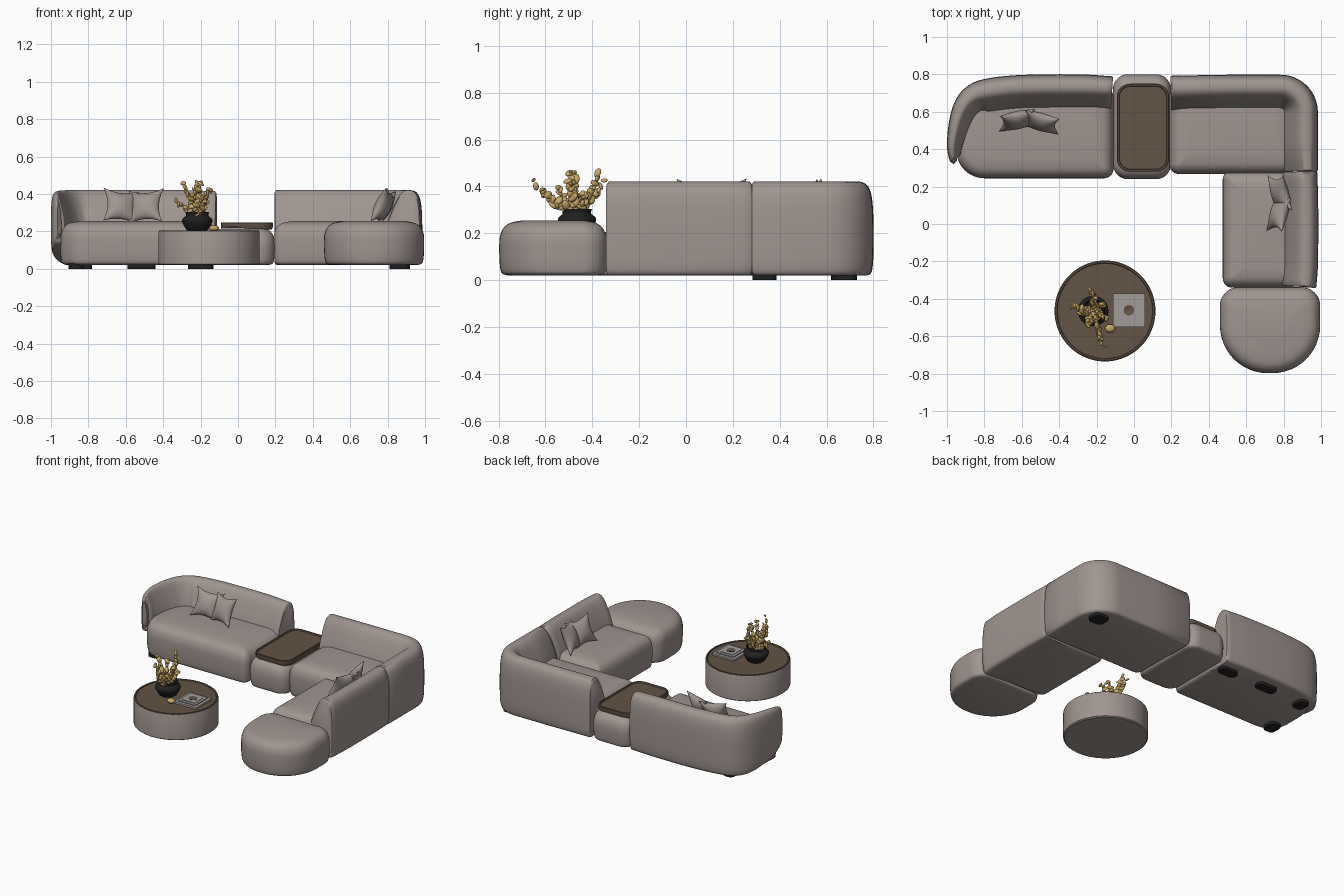
import bpy, bmesh, math, random
from mathutils import Vector, Matrix

if "Cube" in bpy.data.objects:
    bpy.data.objects.remove(bpy.data.objects["Cube"])
random.seed(4)


def mat(name, r, g, b):
    m = bpy.data.materials.new(name)
    m.diffuse_color = (r, g, b, 1)
    m.use_nodes = True
    m.node_tree.nodes["Principled BSDF"].inputs["Base Color"].default_value = m.diffuse_color
    return m


FABRIC = mat("taupe fabric", 0.35, 0.30, 0.28)
WOOD = mat("brown wood", 0.125, 0.088, 0.06)
GOLD = mat("gold", 0.56, 0.38, 0.13)
BLACK = mat("black ceramic", 0.014, 0.014, 0.014)
PAPER = mat("grey book cover", 0.36, 0.33, 0.32)


def finish(name, bm, m, angle=40):
    bmesh.ops.recalc_face_normals(bm, faces=bm.faces)
    me = bpy.data.meshes.new(name)
    bm.to_mesh(me)
    bm.free()
    ob = bpy.data.objects.new(name, me)
    bpy.context.collection.objects.link(ob)
    me.materials.append(m)
    bpy.ops.object.select_all(action='DESELECT')
    ob.select_set(True)
    bpy.context.view_layer.objects.active = ob
    bpy.ops.object.shade_smooth_by_angle(angle=math.radians(angle))
    return ob


def loft(name, rings, m, angle=40):
    bm = bmesh.new()
    vs = [[bm.verts.new(p) for p in r] for r in rings]
    n = len(vs[0])
    for a, b in zip(vs, vs[1:]):
        for i in range(n):
            j = (i + 1) % n
            bm.faces.new((a[i], a[j], b[j], b[i]))
    bm.faces.new(vs[0])
    bm.faces.new(vs[-1])
    return finish(name, bm, m, angle)


def spline(pts, steps):
    """Catmull-Rom through points of any dimension."""
    p = [Vector(q) for q in pts]
    p = [2 * p[0] - p[1]] + p + [2 * p[-1] - p[-2]]
    out = []
    for i in range(1, len(p) - 2):
        a, b, c, d = p[i - 1:i + 3]
        for k in range(steps):
            t = k / steps
            out.append(0.5 * (2 * b + (c - a) * t + (2 * a - 5 * b + 4 * c - d) * t * t
                              + (3 * b - a - 3 * c + d) * t ** 3))
    return out + [p[-2]]


def rounded(x0, x1, y0, y1, radii, inset, z):
    """Rounded rectangle; radii: back right, back left, front left, front right."""
    x0, x1, y0, y1 = x0 + inset, x1 - inset, y0 + inset, y1 - inset
    pts = []
    for k, (cx, cy, sx, sy) in enumerate([(x1, y1, -1, -1), (x0, y1, 1, -1),
                                          (x0, y0, 1, 1), (x1, y0, -1, 1)]):
        r = max(radii[k] - inset * 0.8, 0.012)
        for i in range(13):
            a = math.radians(90 * k + 90 * i / 12)
            pts.append((cx + sx * r + r * math.cos(a), cy + sy * r + r * math.sin(a), z))
    return pts


def puff(name, box, radii, z1, z0=0.02):
    prof = [(0.035, z0), (0.012, z0 + 0.008), (0.004, z0 + 0.03), (0, z0 + 0.08), (0, z1 - 0.09),
            (0.005, z1 - 0.06), (0.016, z1 - 0.035), (0.035, z1 - 0.017), (0.06, z1 - 0.007),
            (0.1, z1)]
    return loft(name, [rounded(*box, radii, i, z) for i, z in spline(prof, 3)], FABRIC, 60)


# Seats, side console and round-ended pouf
puff("left_seat", (-0.95, -0.11, 0.245, 0.72), (0.04, 0.2, 0.15, 0.05), 0.255)
puff("console", (-0.112, 0.197, 0.24, 0.80), (0.08,) * 4, 0.226)
puff("right_seat", (0.19, 0.86, 0.268, 0.72), (0.04, 0.04, 0.05, 0.04), 0.255)
puff("corner_seat", (0.475, 0.88, -0.34, 0.28), (0.04, 0.04, 0.05, 0.05), 0.255)
puff("pouf", (0.46, 0.995, -0.797, -0.338), (0.1, 0.1, 0.255, 0.255), 0.255)

# Backrest cross-section: depth from outside (0..1), height (0..1)
SECTION = spline([(0.14, 0), (0.05, 0.03), (0.01, 0.15), (0, 0.4), (0.01, 0.7), (0.06, 0.88),
                  (0.16, 0.97), (0.32, 1.0), (0.48, 0.985), (0.62, 0.91), (0.77, 0.77),
                  (0.9, 0.62), (0.98, 0.48), (1, 0.3), (1, 0.0)], 3)


def backrest(name, path):
    """Sweep the section along (x, y, width, bottom, top), inward side on the left."""
    rings = []
    for i, p in enumerate(path):
        a, b = path[max(i - 1, 0)], path[min(i + 1, len(path) - 1)]
        t = Vector((b[0] - a[0], b[1] - a[1])).normalized()
        rings.append([Vector((p[0] - t.y * d * p[2], p[1] + t.x * d * p[2],
                              p[3] + h * (p[4] - p[3]))) for d, h in SECTION])

    def cap(r, nxt):  # softened end
        c = sum(r, Vector()) / len(r)
        out = (r[0] - nxt[0]).normalized() * 0.008
        return [c + (v - c) * 0.94 + out for v in r]
    rings = [cap(rings[0], rings[1])] + rings + [cap(rings[-1], rings[-2])]
    return loft(name, rings, FABRIC, 50)


left = [(-0.12, 0.79, 0.18, 0.02, 0.415), (-0.3, 0.80, 0.19, 0.02, 0.42),
        (-0.6, 0.797, 0.19, 0.02, 0.42), (-0.8, 0.775, 0.19, 0.02, 0.42),
        (-0.9, 0.73, 0.17, 0.02, 0.42), (-0.96, 0.65, 0.145, 0.03, 0.42),
        (-0.99, 0.54, 0.115, 0.06, 0.418), (-1.0, 0.42, 0.085, 0.1, 0.41),
        (-0.987, 0.345, 0.06, 0.14, 0.39), (-0.968, 0.322, 0.03, 0.18, 0.35)]
backrest("left_backrest", spline(left, 6))

S = (0.19, 0.02, 0.42)
corner = [(0.983, 0.29, *S), (0.983, 0.45, *S)]
corner += [(0.783 + 0.2 * math.cos(a), 0.598 + 0.2 * math.sin(a), *S)
           for a in [math.radians(90 * i / 16) for i in range(17)]]
corner += [(0.5, 0.798, *S), (0.203, 0.793, *S)]
backrest("corner_backrest", corner)
backrest("right_backrest", spline([(0.975, -0.335, *S), (0.984, -0.2, *S), (0.985, 0.1, *S),
                                   (0.98, 0.275, *S)], 4))

# Wooden tray with a raised rim on the console
tray = (-0.092, 0.187, 0.28, 0.75)
loft("console_tray", [rounded(*tray, (0.07,) * 4, i, z) for i, z in
                      [(0.006, 0.21), (0, 0.222), (0, 0.244), (0.003, 0.247), (0.011, 0.247),
                       (0.014, 0.239)]], WOOD, 30)


def lathe(name, x, y, prof, m, n=64):
    return loft(name, [[(x + r * math.cos(2 * math.pi * i / n), y + r * math.sin(2 * math.pi * i / n), z)
                        for i in range(n)] for r, z in prof], m, 35)


# Round coffee table
TX, TY = -0.155, -0.465
lathe("table_body", TX, TY, [(0.262, 0.02), (0.27, 0.026), (0.27, 0.194), (0.268, 0.2)], FABRIC, 96)
lathe("table_top", TX, TY, [(0.267, 0.197), (0.267, 0.204), (0.265, 0.206), (0.257, 0.206),
                            (0.254, 0.201)], WOOD, 96)

# Vase
VX, VY = -0.218, -0.465
lathe("vase", VX, VY, spline([(0.045, 0.2), (0.062, 0.215), (0.08, 0.25), (0.078, 0.268), (0.06, 0.284),
                              (0.063, 0.3), (0.058, 0.303), (0.05, 0.285)], 4), BLACK)

# Gold coral-like plant: branches of irregular blobs
bm = bmesh.new()
tips = [(-0.165, -0.655, 0.42), (-0.185, -0.62, 0.37), (-0.23, -0.345, 0.42), (-0.215, -0.37, 0.45),
        (-0.30, -0.48, 0.465), (-0.325, -0.44, 0.36), (-0.145, -0.50, 0.43), (-0.205, -0.50, 0.47),
        (-0.165, -0.42, 0.37), (-0.25, -0.55, 0.39)]
for tip in tips:
    a, c = Vector((VX, VY, 0.28)), Vector(tip)
    mid = (a + c) / 2 + Vector((0, 0, -0.012))
    for k in range(12):
        t = k / 11
        p = a * (1 - t) ** 2 + 2 * mid * t * (1 - t) + c * t * t
        p += Vector([random.uniform(-0.008, 0.008) for _ in range(3)])
        s = random.uniform(0.009, 0.014) + 0.004 * math.sin(math.pi * t)
        rot = Matrix.Rotation(random.uniform(0, 6.3), 4, Vector((random.random(), random.random(), 0.3)))
        sc = Matrix.Diagonal((s * 0.6, s, s * 1.5, 1))
        bmesh.ops.create_icosphere(bm, subdivisions=2, radius=1, matrix=Matrix.Translation(p) @ rot @ sc)
finish("gold_plant", bm, GOLD, 60)

# Gold egg ornament
bm = bmesh.new()
bmesh.ops.create_uvsphere(bm, u_segments=24, v_segments=14, radius=1,
                          matrix=Matrix.Translation((-0.128, -0.558, 0.217)) @ Matrix.Diagonal((0.027, 0.022, 0.016, 1)))
finish("gold_egg", bm, GOLD, 60)


def box(name, x0, x1, y0, y1, z0, z1, m):
    bm = bmesh.new()
    bmesh.ops.create_cube(bm, size=1, matrix=Matrix.Translation(((x0 + x1) / 2, (y0 + y1) / 2, (z0 + z1) / 2))
                          @ Matrix.Diagonal((x1 - x0, y1 - y0, z1 - z0, 1)))
    return finish(name, bm, m, 30)


# Stacked books with a small dish
box("lower_book", -0.112, 0.058, -0.55, -0.372, 0.2, 0.213, PAPER)
box("upper_book", -0.092, 0.038, -0.53, -0.392, 0.213, 0.22, PAPER)
box("book_panel", -0.075, 0.021, -0.512, -0.41, 0.22, 0.223, PAPER)
lathe("book_dish", -0.027, -0.461, [(0.026, 0.222), (0.028, 0.226), (0.02, 0.226), (0.016, 0.224)], WOOD, 24)


def cushion(name, loc, yaw, tilt, spin, half=0.098, thick=0.042, n=18):
    """Pinched square pillow standing upright, leaning backwards."""
    m = (Matrix.Translation(loc) @ Matrix.Rotation(yaw, 4, 'Z') @ Matrix.Rotation(-tilt, 4, 'X')
         @ Matrix.Rotation(spin, 4, 'Y'))
    bm = bmesh.new()
    for side in (-1, 1):
        g = []
        for i in range(n + 1):
            u = -math.cos(math.pi * i / n)
            row = []
            for j in range(n + 1):
                v = -math.cos(math.pi * j / n)
                f = ((1 - u * u) * (1 - v * v)) ** 0.55
                row.append(bm.verts.new(m @ Vector((u * half * (1 - 0.24 * (1 - v * v)), side * thick * f,
                                                    v * half * (1 - 0.24 * (1 - u * u))))))
            g.append(row)
        for i in range(n):
            for j in range(n):
                bm.faces.new((g[i][j], g[i + 1][j], g[i + 1][j + 1], g[i][j + 1]))
    bmesh.ops.remove_doubles(bm, verts=bm.verts, dist=0.0001)
    return finish(name, bm, FABRIC, 70)


cushion("left_cushion_a", (-0.625, 0.555, 0.335), 0.25, 0.42, 0.12)
cushion("left_cushion_b", (-0.495, 0.545, 0.335), -0.3, 0.42, -0.08)
R = -math.pi / 2
cushion("right_cushion_a", (0.78, 0.165, 0.335), R + 0.3, 0.42, 0.12)
cushion("right_cushion_b", (0.775, 0.055, 0.335), R - 0.3, 0.42, -0.1)

# Low dark feet
for i, (x, y, hx, hy) in enumerate([(-0.2, 0.69, 0.068, 0.035), (-0.515, 0.69, 0.075, 0.035),
                                    (-0.82, 0.67, 0.04, 0.05), (-0.865, 0.335, 0.042, 0.052),
                                    (0.865, 0.68, 0.055, 0.05)]):
    loft("foot_%d" % i, [rounded(x - hx, x + hx, y - hy, y + hy, (0.03,) * 4, 0, z) for z in (0, 0.03)], BLACK)
